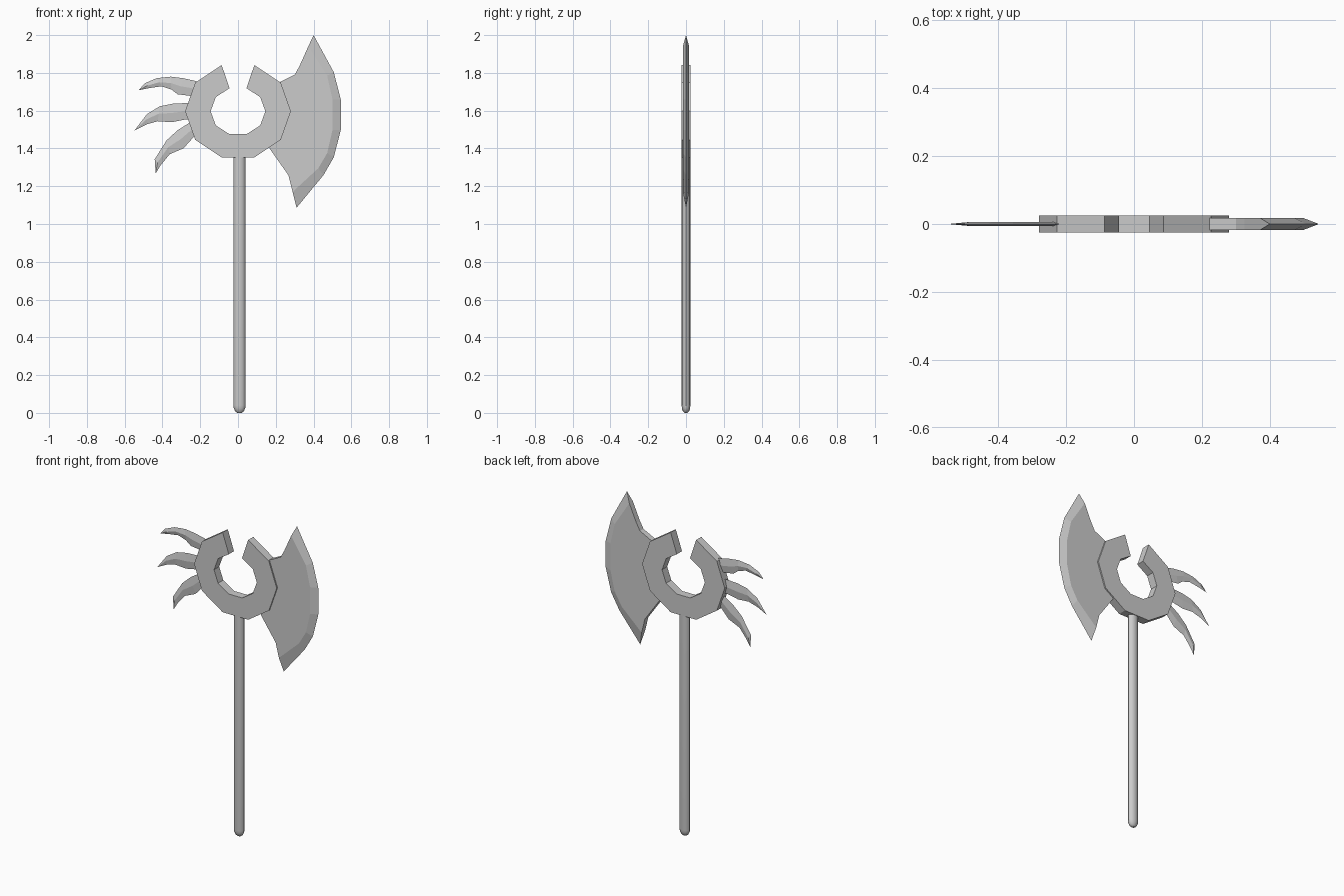
import bpy, bmesh
from math import sin, cos, pi, radians

if "Cube" in bpy.data.objects:
    bpy.data.objects.remove(bpy.data.objects["Cube"])


def make(name, verts, faces, smooth=False):
    bm = bmesh.new()
    vs = [bm.verts.new(v) for v in verts]
    for f in faces:
        bm.faces.new([vs[i] for i in f])
    bmesh.ops.recalc_face_normals(bm, faces=bm.faces)
    me = bpy.data.meshes.new(name)
    bm.to_mesh(me)
    bm.free()
    ob = bpy.data.objects.new(name, me)
    bpy.context.collection.objects.link(ob)
    if smooth:
        bpy.context.view_layer.objects.active = ob
        ob.select_set(True)
        bpy.ops.object.shade_smooth_by_angle(angle=radians(40))
        ob.select_set(False)
    return ob


def bridge(rings, closed=True):
    """Vertices and quads joining equal rings, with end caps."""
    n = len(rings[0])
    verts = [p for r in rings for p in r]
    faces = [(k * n + i, k * n + (i + 1) % n, (k + 1) * n + (i + 1) % n, (k + 1) * n + i)
             for k in range(len(rings) - 1) for i in range(n)]
    faces += [tuple(range(n)), tuple(range(len(verts) - n, len(verts)))]
    return verts, faces


# Handle: oval shaft with a rounded foot
shaft = [(0, 0.35), (0.008, 0.7), (0.025, 0.95), (0.04, 1), (1.37, 1)]
rings = [[(0.008 + 0.032 * s * cos(2 * pi * i / 12), 0.023 * s * sin(2 * pi * i / 12), z)
          for i in range(12)] for z, s in shaft]
make("handle", *bridge(rings), smooth=True)

# Open ring: nine tenths of an oval decagon
T = 0.025
rings = []
for k in range(10):
    a = radians(108 + 36 * k)
    c, s = cos(a), sin(a)
    rings.append([(r * c, y, 1.597 + h * s) for r, h, y in
                  ((0.28, 0.257, -T), (0.28, 0.257, T), (0.145, 0.128, T), (0.145, 0.128, -T))])
make("open_ring", *bridge(rings))

# Axe blade: flat cheeks bevelled to a sharp edge
edge = [(0.4, 2.0), (0.507, 1.804), (0.544, 1.66), (0.544, 1.497),
        (0.507, 1.353), (0.452, 1.258), (0.31, 1.086)]
bevel = [(0.372, 1.94), (0.472, 1.785), (0.50, 1.66), (0.50, 1.497),
         (0.472, 1.375), (0.425, 1.295), (0.289, 1.17)]
back = [(0.267, 1.258), (0.167, 1.40), (0.2, 1.6), (0.22, 1.75), (0.30, 1.79), (0.325, 1.835)]
cheek = bevel + back
n, m, B = len(cheek), len(bevel), 0.017
verts = [(x, y, z) for y in (-B, B) for x, z in cheek] + [(x, 0, z) for x, z in edge]
faces = [tuple(range(n)), tuple(range(n, 2 * n))]
for i in range(m - 1):
    for side in (0, n):
        faces.append((side + i, side + i + 1, 2 * n + i + 1, 2 * n + i))
for i in range(m - 1, n):
    j = (i + 1) % n
    faces.append((i, j, n + j, n + i))
faces += [(0, n, 2 * n), (m - 1, n + m - 1, 2 * n + m - 1)]
make("axe_blade", verts, faces)

# Claws: upper and lower outline pairs, then the tip
claws = {
    "upper_claw": ([(-.22, 1.756, -.24, 1.677), (-.29, 1.772, -.32, 1.687), (-.357, 1.78, -.352, 1.712),
                    (-.43, 1.772, -.404, 1.729), (-.494, 1.745, -.467, 1.72)], (-.526, 1.708)),
    "middle_claw": ([(-.23, 1.64, -.23, 1.553), (-.28, 1.64, -.28, 1.553), (-.346, 1.637, -.352, 1.539),
                     (-.415, 1.623, -.425, 1.544), (-.483, 1.581, -.483, 1.528)], (-.547, 1.496)),
    "lower_claw": ([(-.225, 1.56, -.21, 1.48), (-.262, 1.533, -.235, 1.46), (-.32, 1.496, -.288, 1.401),
                    (-.378, 1.443, -.362, 1.369), (-.441, 1.343, -.41, 1.31)], (-.436, 1.268)),
}
for name, (pairs, tip) in claws.items():
    rings = [[(ax, 0, az), ((ax + bx) / 2, -0.006, (az + bz) / 2), (bx, 0, bz),
              ((ax + bx) / 2, 0.006, (az + bz) / 2)] for ax, az, bx, bz in pairs]
    verts, faces = bridge(rings)
    last = len(verts) - 4
    faces.pop()
    verts.append((tip[0], 0, tip[1]))
    faces += [(last + i, last + (i + 1) % 4, last + 4) for i in range(4)]
    make(name, verts, faces)
